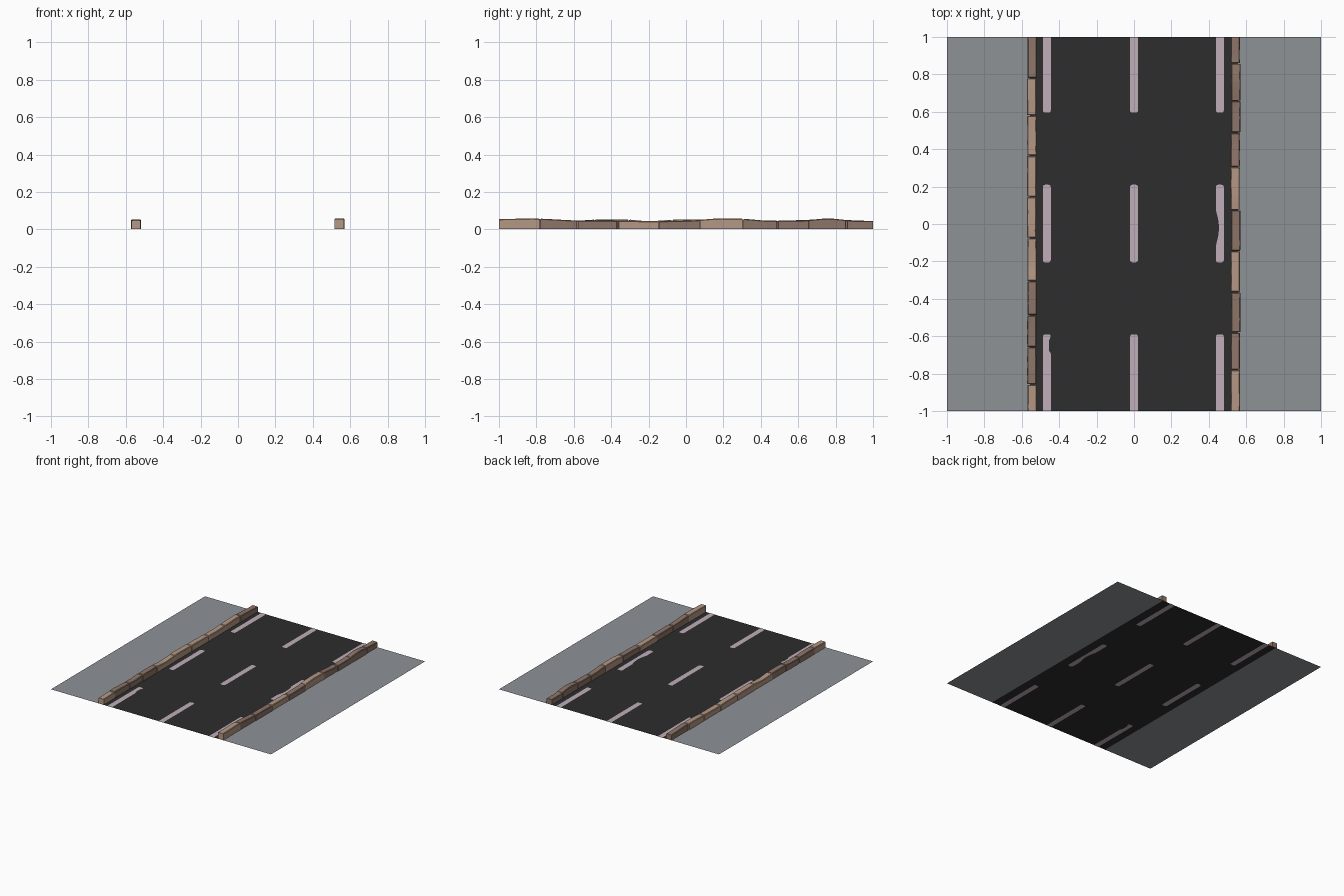
import bpy, bmesh, math, random

if "Cube" in bpy.data.objects:
    bpy.data.objects.remove(bpy.data.objects["Cube"])

random.seed(4)


def srgb(*c):
    return tuple(((v / 255 + 0.055) / 1.055) ** 2.4 if v > 10 else v / 3294 for v in c) + (1,)


def material(name, rgb):
    m = bpy.data.materials.new(name)
    m.diffuse_color = srgb(*rgb)
    m.use_nodes = True
    m.node_tree.nodes["Principled BSDF"].inputs["Base Color"].default_value = m.diffuse_color
    return m


ASPHALT = material("asphalt", (45, 45, 45))
PAVING = material("grey paving", (142, 146, 150))
PAINT = material("lane paint", (192, 174, 184))
LIGHT = material("light stone", (181, 152, 132))
DARK = material("dark stone", (141, 117, 104))


def build(name, verts, faces, mats, indices=None, recalc=False):
    me = bpy.data.meshes.new(name)
    me.from_pydata(verts, [], faces)
    for m in mats:
        me.materials.append(m)
    if indices:
        me.polygons.foreach_set("material_index", indices)
    if recalc:
        bm = bmesh.new()
        bm.from_mesh(me)
        bmesh.ops.recalc_face_normals(bm, faces=bm.faces)
        bm.to_mesh(me)
        bm.free()
    ob = bpy.data.objects.new(name, me)
    bpy.context.collection.objects.link(ob)
    return ob


def sheet(name, x0, x1, mat, z=0.001):
    build(name, [(x0, -1, z), (x1, -1, z), (x1, 1, z), (x0, 1, z)], [(0, 1, 2, 3)], [mat])


# Flat road surface and the paving on both sides
sheet("road", -0.555, 0.555, ASPHALT)
sheet("left_sidewalk", -1, -0.555, PAVING)
sheet("right_sidewalk", 0.555, 1, PAVING)


# Lane markings: strips with rounded ends, one skin above and one below the road
def marking(name, cx, y0, y1, wear_left=None, wear_right=None):
    half, r = 0.021, 0.012
    ds = [0, 0.001, 0.003, 0.006, 0.009, 0.012]
    ys = [y0 + d for d in ds]
    ys += [y0 + (y1 - y0) * i / 24 for i in range(2, 23)]
    ys += [y1 - d for d in reversed(ds)]
    verts, faces = [], []
    for z in (0.0, 0.002):
        start = len(verts)
        for y in ys:
            cut = 0
            for end in (y0, y1):
                d = abs(y - end)
                if abs(end) < 0.99 and d < r:
                    cut = r - math.sqrt(max(0, r * r - (r - d) ** 2))
            left = max(cut, wear_left(y) if wear_left else 0)
            right = max(cut, wear_right(y) if wear_right else 0)
            verts += [(cx - half + left, y, z), (cx + half - right, y, z)]
        for i in range(len(ys) - 1):
            a = start + 2 * i
            f = (a, a + 1, a + 3, a + 2)
            faces.append(f if z > 0 else f[::-1])
    build(name, verts, faces, [PAINT])


def bite(y):       # worn edge of the middle right marking
    return 0.016 * max(0, 1 - ((y + 0.02) / 0.09) ** 2)


def chip(y):       # chipped end of the front left marking
    return 0.01 if -0.69 < y < -0.62 else 0


for col, cx in (("left", -0.466), ("centre", 0), ("right", 0.459)):
    for row, y0, y1 in (("front", -1, -0.59), ("middle", -0.205, 0.21), ("back", 0.595, 1)):
        marking(f"{col}_{row}_marking", cx, y0, y1,
                bite if (col, row) == ("right", "middle") else None,
                chip if (col, row) == ("left", "front") else None)


# Kerb stones: uneven blocks with chamfered top edges
def height(profile, y):
    for (a, ha), (b, hb) in zip(profile, profile[1:]):
        if a <= y <= b:
            t = (y - a) / (b - a)
            t = t * t * (3 - 2 * t)
            return ha + (hb - ha) * t
    return profile[-1][1]


def kerb(name, cx, cuts, tones, profile):
    verts, faces, idx = [], [], []
    for y0, y1, tone in zip(cuts, cuts[1:], tones):
        shift = random.uniform(-0.002, 0.002)
        gap, steps = 0.0015, 6
        a = y0 + (gap if y0 > -1 else 0)
        b = y1 - (gap if y1 < 1 else 0)
        c = 0.004
        ys = [a, a + c] + [a + (b - a) * i / steps for i in range(1, steps)] + [b - c, b]
        base = len(verts)
        for k, y in enumerate(ys):
            s = 0.003 if k in (0, len(ys) - 1) and abs(y) < 0.99 else 0
            h = height(profile, y) - s
            xl = cx - 0.0245 + shift + s * 0.6 + random.uniform(-0.001, 0.001)
            xr = cx + 0.0245 + shift - s * 0.6 + random.uniform(-0.001, 0.001)
            verts += [(xl, y, 0.0015), (xl, y, h - c), (xl + c, y, h),
                      (xr - c, y, h), (xr, y, h - c), (xr, y, 0.0015)]
        new = []
        for k in range(len(ys) - 1):
            p = base + 6 * k
            new += [(p + j, p + (j + 1) % 6, p + 6 + (j + 1) % 6, p + 6 + j) for j in range(6)]
        last = base + 6 * (len(ys) - 1)
        new += [tuple(range(base, base + 6)), tuple(range(last + 5, last - 1, -1))]
        faces += new
        idx += [tone] * len(new)
    build(name, verts, faces, [LIGHT, DARK], idx, recalc=True)


CUTS = [-1, -0.78, -0.58, -0.365, -0.145, 0.075, 0.305, 0.488, 0.658, 0.858, 1]
kerb("right_kerb", 0.543, CUTS, [0, 1, 1, 0, 1, 0, 1, 1, 1, 1],
     [(-1, 0.055), (-0.83, 0.058), (-0.55, 0.047), (-0.15, 0.044), (0.0, 0.046),
      (0.18, 0.058), (0.28, 0.057), (0.45, 0.046), (0.6, 0.046), (0.76, 0.058), (0.92, 0.045), (1, 0.045)])
kerb("left_kerb", -0.546, [-y for y in reversed(CUTS)], [0, 1, 1, 1, 0, 0, 0, 0, 0, 1],
     [(-1, 0.047), (-0.8, 0.052), (-0.6, 0.046), (-0.45, 0.053), (-0.33, 0.053),
      (-0.2, 0.044), (-0.03, 0.053), (0.2, 0.05), (0.45, 0.045), (0.75, 0.053), (1, 0.045)])
